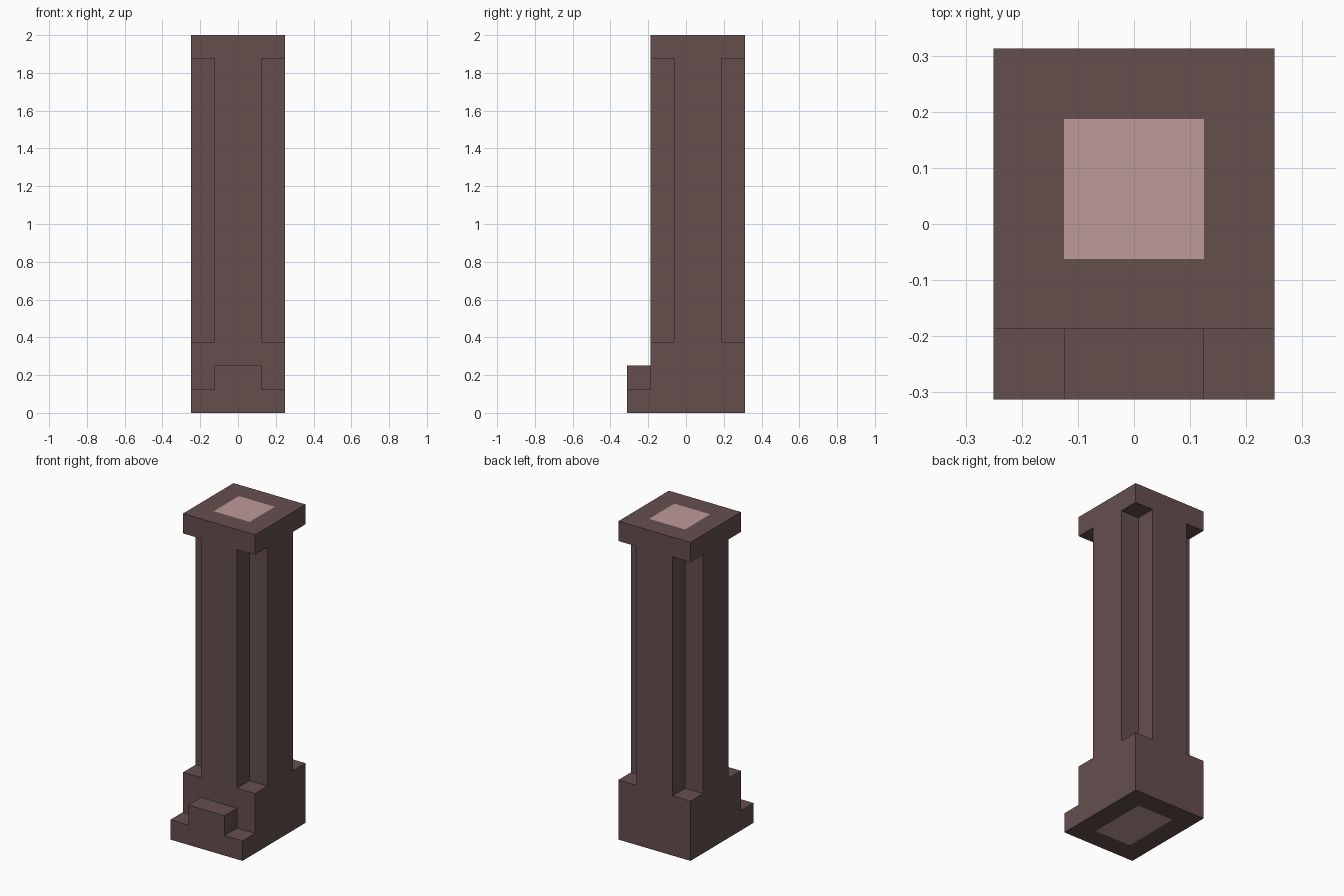
import bpy
import bmesh
from mathutils import Matrix, Vector

if "Cube" in bpy.data.objects:
    bpy.data.objects.remove(bpy.data.objects["Cube"], do_unlink=True)

U = 0.125          # grid unit of the design
CY = 0.0625        # centre of the square column in y
OVER = 0.1         # how far cutters reach past the surface


def material(name, rgb):
    mat = bpy.data.materials.new(name)
    mat.use_nodes = True
    mat.diffuse_color = (*rgb, 1)
    mat.node_tree.nodes["Principled BSDF"].inputs["Base Color"].default_value = (*rgb, 1)
    return mat


def make_object(name, bm, mats):
    bmesh.ops.recalc_face_normals(bm, faces=bm.faces[:])
    mesh = bpy.data.meshes.new(name)
    bm.to_mesh(mesh)
    bm.free()
    for mat in mats:
        mesh.materials.append(mat)
    obj = bpy.data.objects.new(name, mesh)
    bpy.context.collection.objects.link(obj)
    return obj


def add_box(bm, lo, hi):
    lo, hi = Vector(lo), Vector(hi)
    size = Matrix.Diagonal((*(hi - lo), 1))
    bmesh.ops.create_cube(bm, size=1, matrix=Matrix.Translation((lo + hi) / 2) @ size)


brown = material("dark brown", (0.130, 0.078, 0.076))
pink = material("dusty pink", (0.515, 0.323, 0.319))

# Column with front step: side profile (y, z) extruded across x
profile = [(-0.3125, 0), (0.3125, 0), (0.3125, 2), (-0.1875, 2), (-0.1875, 0.25), (-0.3125, 0.25)]
bm = bmesh.new()
side = bm.faces.new([bm.verts.new((-0.25, y, z)) for y, z in profile])
new = bmesh.ops.extrude_face_region(bm, geom=[side])["geom"]
bmesh.ops.translate(bm, vec=(0.5, 0, 0), verts=[v for v in new if isinstance(v, bmesh.types.BMVert)])
bmesh.ops.recalc_face_normals(bm, faces=bm.faces[:])

# Pink panels inset into the top and the underside
ends = [f for f in bm.faces if all(v.co.z > 1.99 for v in f.verts) or all(v.co.z < 0.01 for v in f.verts)]
bmesh.ops.inset_individual(bm, faces=ends, thickness=U, use_even_offset=True)
for face in ends:
    face.material_index = 1
pillar = make_object("pillar", bm, [brown, pink])

# Cutters: four corner notches along the shaft, two shoulders beside the step
bm = bmesh.new()
for sx in (-1, 1):
    x0, x1 = sorted((sx * U, sx * (2 * U + OVER)))
    for sy in (-1, 1):
        y0, y1 = sorted((CY + sy * U, CY + sy * (2 * U + OVER)))
        add_box(bm, (x0, y0, 0.375), (x1, y1, 1.875))
    add_box(bm, (x0, -0.3125 - OVER, 0.125), (x1, -0.1875, 0.25 + OVER))
cutter = make_object("notch_cutter", bm, [brown])
cutter.hide_render = True

# Cut, keep the result and discard the cutter
mod = pillar.modifiers.new("notches", "BOOLEAN")
mod.operation = "DIFFERENCE"
mod.solver = "EXACT"
mod.object = cutter
depsgraph = bpy.context.evaluated_depsgraph_get()
result = bpy.data.meshes.new_from_object(pillar.evaluated_get(depsgraph))
pillar.modifiers.clear()
pillar.data = result
bpy.data.objects.remove(cutter, do_unlink=True)
